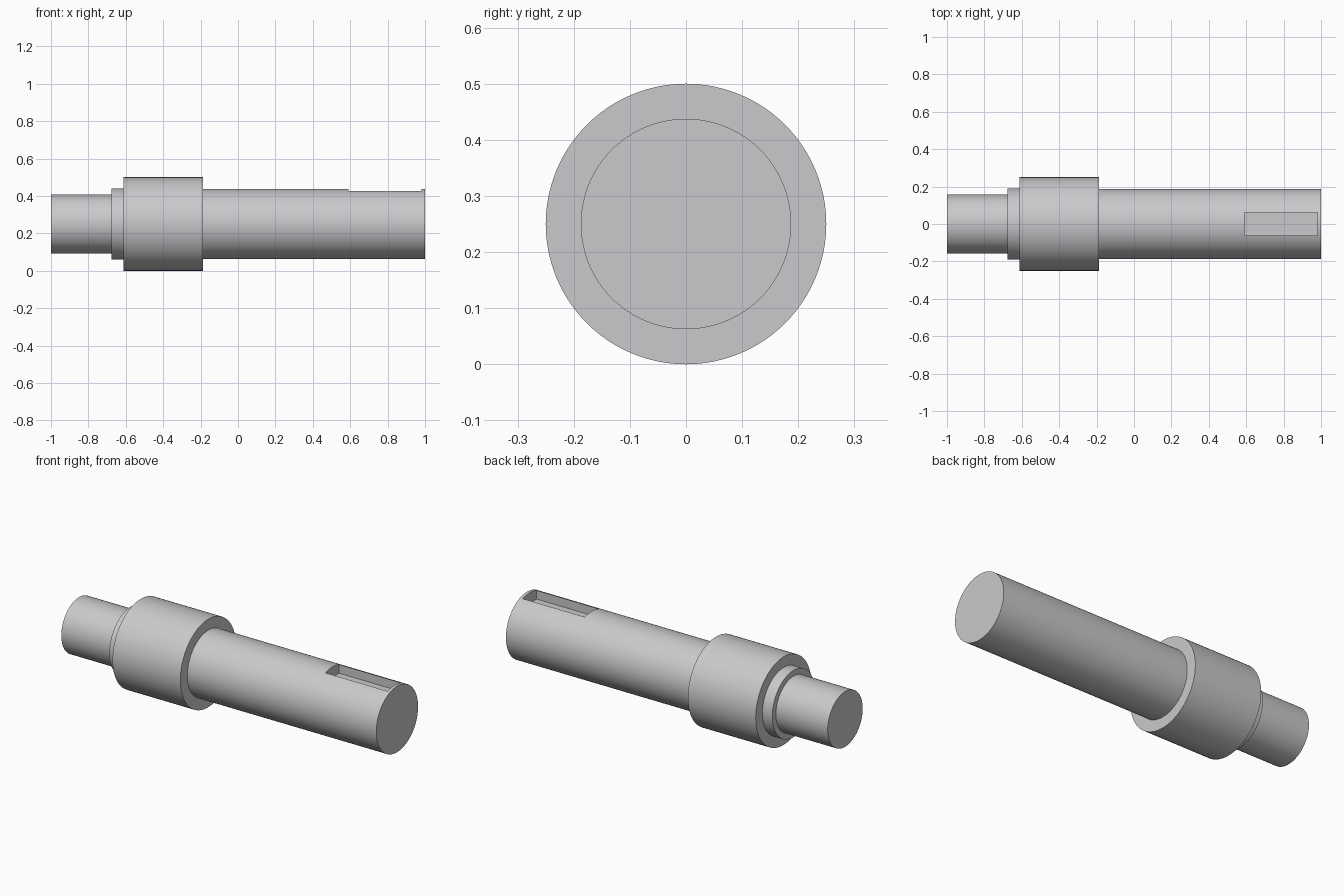
import bpy, bmesh, math
from mathutils import Vector, Matrix

if "Cube" in bpy.data.objects:
    bpy.data.objects.remove(bpy.data.objects["Cube"])

AXIS_Z = 0.25

steel = bpy.data.materials.new("grey steel")
steel.diffuse_color = (0.59, 0.59, 0.61, 1)
steel.use_nodes = True
steel.node_tree.nodes["Principled BSDF"].inputs["Base Color"].default_value = steel.diffuse_color


def make_object(name, bm):
    bmesh.ops.recalc_face_normals(bm, faces=bm.faces)
    mesh = bpy.data.meshes.new(name)
    bm.to_mesh(mesh)
    bm.free()
    mesh.materials.append(steel)
    obj = bpy.data.objects.new(name, mesh)
    bpy.context.collection.objects.link(obj)
    return obj


# Stepped shaft: lathe profile as (x, radius), turned about the x axis
profile = [(-1, 0), (-1, 0.157), (-0.675, 0.157), (-0.675, 0.19),
           (-0.613, 0.19), (-0.613, 0.25), (-0.187, 0.25),
           (-0.187, 0.1875), (1, 0.1875), (1, 0)]
bm = bmesh.new()
verts = [bm.verts.new((x, 0, AXIS_Z + r)) for x, r in profile]
edges = [bm.edges.new(pair) for pair in zip(verts, verts[1:])]
bmesh.ops.spin(bm, geom=verts + edges, cent=(0, 0, AXIS_Z), axis=(1, 0, 0),
               angle=math.tau, steps=96, use_duplicate=False)
bmesh.ops.remove_doubles(bm, verts=bm.verts, dist=1e-5)
shaft = make_object("stepped_shaft", bm)

# Square-ended keyway cut into the top of the long end
x0, x1, half_width, floor, top = 0.592, 0.982, 0.0615, 0.378, 0.6
size = Vector((x1 - x0, 2 * half_width, top - floor))
centre = Vector(((x0 + x1) / 2, 0, (top + floor) / 2))
bm = bmesh.new()
bmesh.ops.create_cube(bm, size=1, matrix=Matrix.Translation(centre) @ Matrix.Diagonal((*size, 1)))
cutter = make_object("keyway_cutter", bm)
cutter.hide_render = True

cut = shaft.modifiers.new("keyway", 'BOOLEAN')
cut.operation = 'DIFFERENCE'
cut.solver = 'EXACT'
cut.object = cutter

bpy.context.view_layer.objects.active = shaft
shaft.select_set(True)
bpy.ops.object.modifier_apply(modifier=cut.name)
bpy.data.objects.remove(cutter)

# Round barrels, crisp shoulders
bpy.ops.object.shade_smooth_by_angle(angle=math.radians(30))
